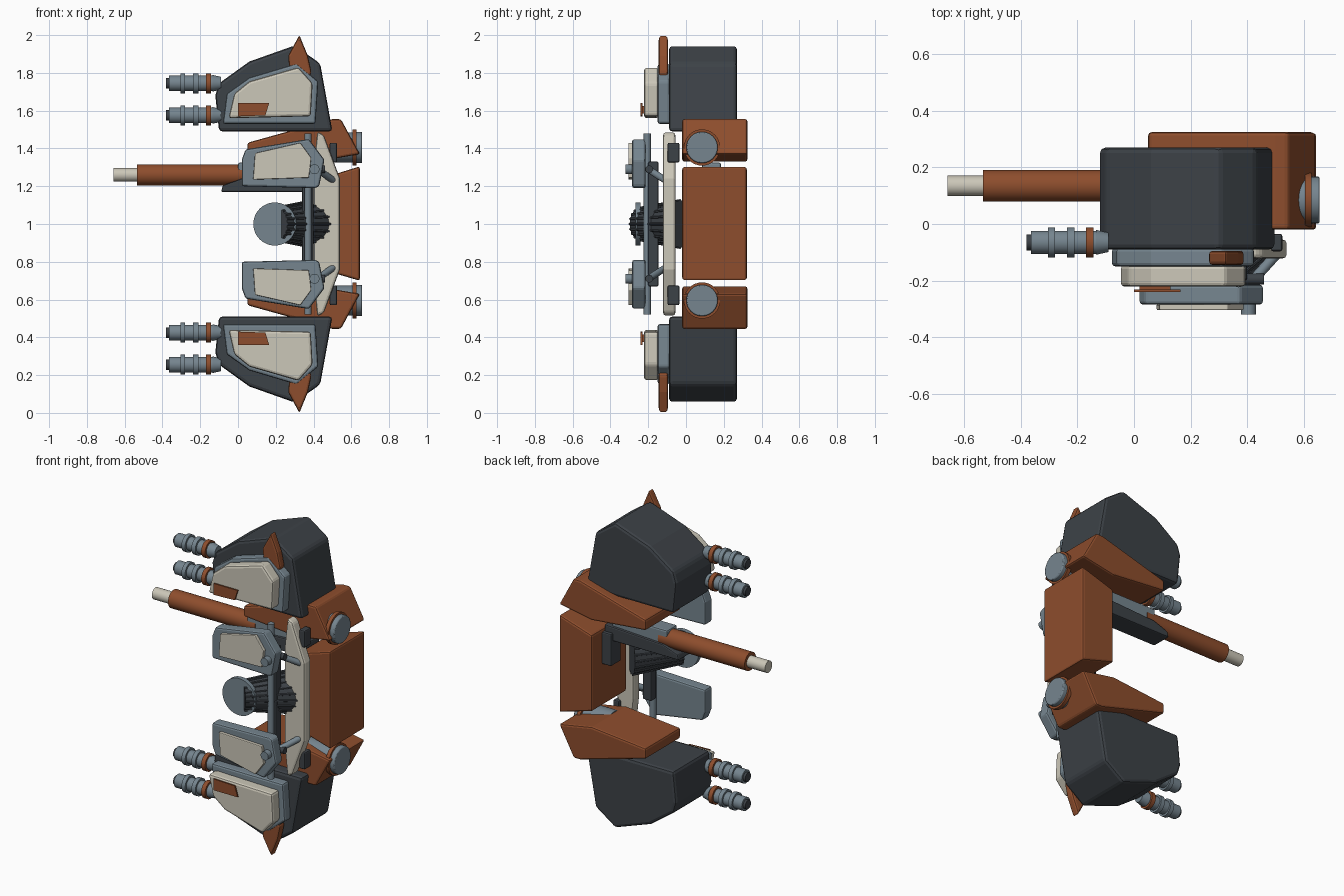
import bpy, bmesh, math
from mathutils import Vector

if "Cube" in bpy.data.objects:
    bpy.data.objects.remove(bpy.data.objects["Cube"])


def material(name, rgb):
    m = bpy.data.materials.new(name)
    m.diffuse_color = (*rgb, 1)
    m.use_nodes = True
    m.node_tree.nodes["Principled BSDF"].inputs["Base Color"].default_value = m.diffuse_color
    return m


BROWN = material("rust brown", (0.27, 0.075, 0.026))
DARK = material("dark slate", (0.046, 0.054, 0.063))
GREY = material("steel grey", (0.18, 0.235, 0.275))
CREAM = material("bone cream", (0.60, 0.57, 0.48))


def finish(bm, name, mat, bevel=0.0, smooth=False):
    bmesh.ops.recalc_face_normals(bm, faces=bm.faces[:])
    me = bpy.data.meshes.new(name)
    bm.to_mesh(me)
    bm.free()
    me.materials.append(mat)
    ob = bpy.data.objects.new(name, me)
    bpy.context.collection.objects.link(ob)
    if bevel:
        mod = ob.modifiers.new("bevel", 'BEVEL')
        mod.width, mod.segments, mod.limit_method = bevel, 2, 'ANGLE'
        mod.angle_limit = math.radians(25)
    if smooth:
        bpy.ops.object.select_all(action='DESELECT')
        ob.select_set(True)
        bpy.context.view_layer.objects.active = ob
        bpy.ops.object.shade_smooth_by_angle(angle=math.radians(35))
    return ob


def prism(name, pts, y0, y1, mat, bevel=0.0, s=1):
    """Front profile (x, z) extruded from y0 to y1; s=-1 mirrors about z=1."""
    bm = bmesh.new()
    face = bm.faces.new([bm.verts.new((x, y0, 1 + s * (z - 1))) for x, z in pts])
    ext = bmesh.ops.extrude_face_region(bm, geom=[face])
    verts = [v for v in ext["geom"] if isinstance(v, bmesh.types.BMVert)]
    bmesh.ops.translate(bm, verts=verts, vec=(0, y1 - y0, 0))
    return finish(bm, name, mat, bevel)


def box(name, x0, x1, y0, y1, z0, z1, mat, bevel=0.0, s=1):
    return prism(name, [(x0, z0), (x1, z0), (x1, z1), (x0, z1)], y0, y1, mat, bevel, s)


def rod(name, a, b, r, mat, r2=None, sides=32, s=1, smooth=True, bevel=0.0):
    """Cylinder or cone between two points."""
    a, b = (Vector((p[0], p[1], 1 + s * (p[2] - 1))) for p in (a, b))
    d = b - a
    bm = bmesh.new()
    bmesh.ops.create_cone(bm, cap_ends=True, segments=sides, radius1=r,
                          radius2=r if r2 is None else r2, depth=d.length)
    bm.transform(d.to_track_quat('Z', 'Y').to_matrix().to_4x4())
    bmesh.ops.translate(bm, verts=bm.verts[:], vec=(a + b) / 2)
    return finish(bm, name, mat, bevel, smooth)


POD = [(-.10, 1.49), (.50, 1.49), (.435, 1.85), (.30, 1.945), (.06, 1.86), (-.10, 1.745), (-.12, 1.68)]
PLATE = [(-.08, 1.53), (.41, 1.53), (.425, 1.755), (.31, 1.85), (.06, 1.775), (-.06, 1.69)]
PANEL = [(-.05, 1.56), (.385, 1.57), (.395, 1.745), (.32, 1.83), (.06, 1.755), (-.02, 1.69)]
FIN = [(.325, 2.0), (.265, 1.89), (.28, 1.75), (.36, 1.75), (.39, 1.80), (.37, 1.89)]
PATCH = [(0, 1.64), (.165, 1.64), (.145, 1.575), (0, 1.57)]
ARM = [(.05, 1.43), (.50, 1.555), (.545, 1.555), (.645, 1.37), (.42, 1.33), (.05, 1.365)]
SHIELD = [(.02, 1.20), (.41, 1.19), (.43, 1.20), (.458, 1.34), (.375, 1.45), (.04, 1.395), (.02, 1.34)]
SHIELD_INSET = [(.08, 1.235), (.375, 1.245), (.388, 1.35), (.33, 1.43), (.09, 1.375)]

for s, side in ((1, "upper"), (-1, "lower")):
    # armoured pod with layered panels and fin
    prism(side + "_pod", POD, -.09, .27, DARK, .018, s)
    prism(side + "_pod_plate", PLATE, -.15, -.085, GREY, .012, s)
    prism(side + "_pod_panel", PANEL, -.222, -.145, CREAM, .014, s)
    prism(side + "_pod_patch", PATCH, -.24, -.231, BROWN, 0, s)
    box(side + "_patch_mount", .02, .13, -.232, -.22, 1.585, 1.625, BROWN, 0, s)
    prism(side + "_fin", FIN, -.145, -.095, BROWN, .012, s)

    # twin ringed guns
    for i, z in enumerate((1.745, 1.575)):
        def gun(part, x0, x1, r, mat, r2=None):
            rod(f"{side}_gun_{part}_{i}", (x0, -.065, z), (x1, -.065, z), r, mat, r2, s=s)
        gun("muzzle", -.38, -.36, .028, DARK)
        gun("barrel", -.365, -.13, .041, GREY)
        gun("ring_a", -.305, -.28, .053, GREY)
        gun("ring_b", -.237, -.21, .053, GREY)
        gun("collar", -.17, -.143, .053, BROWN)
        gun("base", -.135, -.09, .044, GREY, .034)

    # arm and its joint
    prism(side + "_arm", ARM, -.02, .325, BROWN, .012, s)
    rod(side + "_joint_axle", (.43, .085, 1.405), (.61, .085, 1.405), .08, GREY, s=s)
    rod(side + "_joint_ring", (.605, .085, 1.405), (.628, .085, 1.405), .096, BROWN, s=s)
    rod(side + "_joint_cap", (.62, .085, 1.405), (.657, .085, 1.405), .083, GREY, s=s, bevel=.006)

    # front shield with inset, bolt and strut
    prism(side + "_shield", SHIELD, -.285, -.215, GREY, .012, s)
    prism(side + "_shield_inset", SHIELD_INSET, -.305, -.283, CREAM, .004, s)
    rod(side + "_shield_bolt", (.405, -.32, 1.29), (.405, -.27, 1.29), .026, GREY, s=s)
    rod(side + "_strut", (.42, -.20, 1.29), (.52, -.09, 1.22), .018, GREY, s=s)
    rod(side + "_strut_pin", (.38, -.195, 1.29), (.46, -.195, 1.29), .02, DARK, s=s)
    box(side + "_spine_clip", .485, .525, -.097, -.035, 1.325, 1.43, DARK, .008, s)

# main body block and front spine plate
prism("main_block", [(.42, .765), (.645, .70), (.645, 1.305), (.42, 1.235)], -.02, .322, BROWN, .012)
prism("spine", [(.42, 1.49), (.455, 1.47), (.54, 1.24), (.54, .76), (.455, .53),
                (.42, .51), (.40, .7), (.40, 1.3)], -.122, -.055, CREAM, .014)
box("spine_bar", .34, .40, -.20, -.145, .67, 1.33, DARK, .008)
rod("spine_rod", (.37, -.205, .52), (.37, -.205, 1.48), .019, GREY)

# ribbed thruster with front disc
rod("thruster_cone", (.20, -.24, 1), (.40, -.03, 1), .085, DARK, .125, 24, smooth=False)
start, end = Vector((.20, -.24, 1)), Vector((.40, -.03, 1))
axis = (end - start).normalized()
across = axis.cross(Vector((0, 0, 1)))
for i in range(20):
    a = i * math.tau / 20
    out = across * math.cos(a) + Vector((0, 0, math.sin(a)))
    rod(f"thruster_rib_{i}", start + out * .085, end + out * .125, .007, DARK, sides=6, smooth=False)
rod("thruster_disc", (.195, -.268, 1), (.195, -.24, 1), .114, GREY, sides=48)

# side cannon with receiver
rod("cannon_barrel", (-.535, .135, 1.26), (.06, .135, 1.26), .056, BROWN)
rod("cannon_tip", (-.66, .135, 1.26), (-.53, .135, 1.26), .036, CREAM)
box("cannon_breech", .0, .38, .085, .185, 1.22, 1.325, GREY, .01)
prism("cannon_receiver", [(-.09, 1.17), (.42, 1.17), (.42, 1.26), (.02, 1.24), (-.08, 1.205)],
      .07, .20, DARK, .008)
box("cannon_bracket", .36, .43, .12, .22, 1.02, 1.22, DARK, .008)
